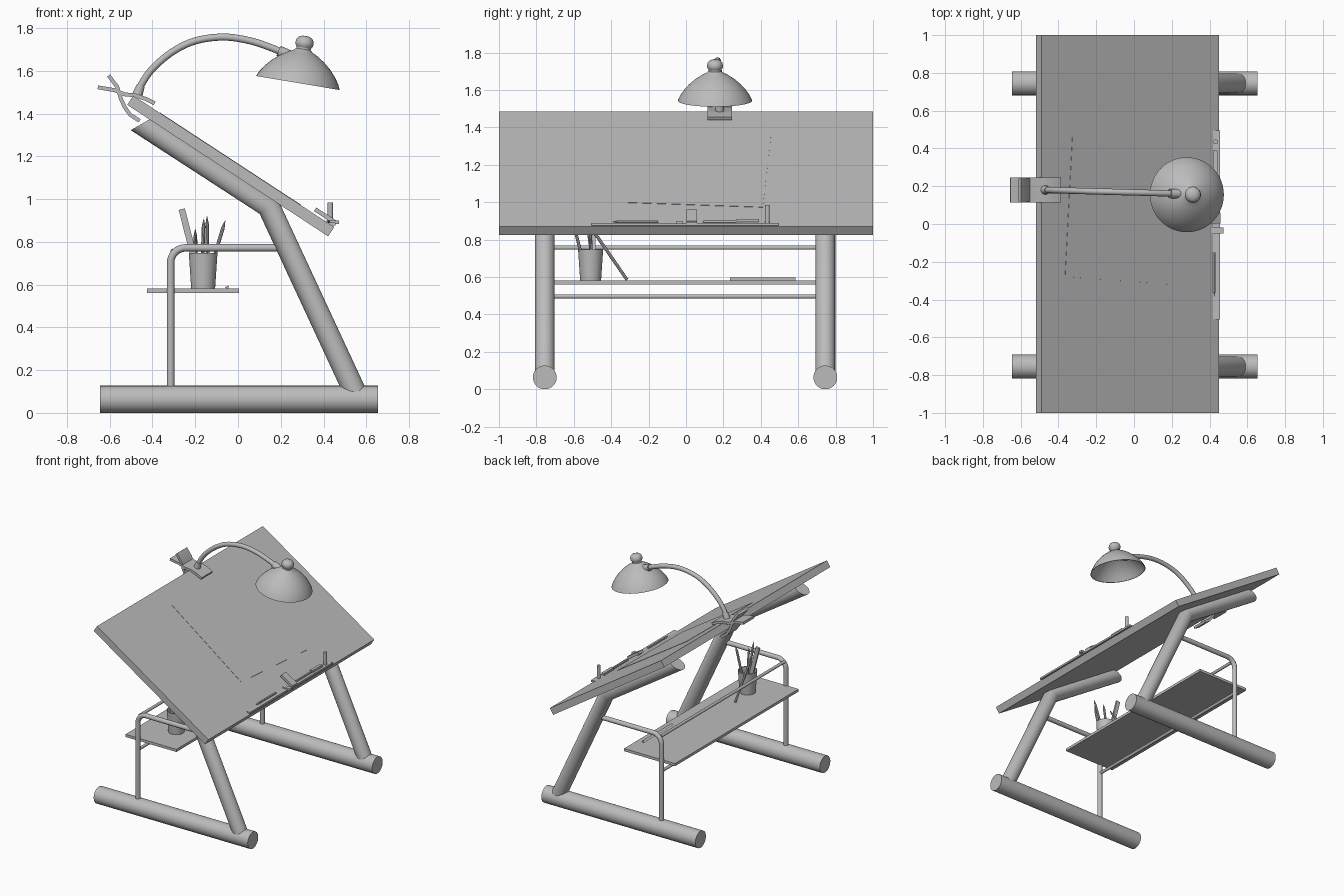
import bpy, bmesh, math
from mathutils import Vector, Matrix

cube = bpy.data.objects.get("Cube")
if cube:
    bpy.data.objects.remove(cube)

grey = bpy.data.materials.new("plain_grey")
grey.use_nodes = True
grey.diffuse_color = (0.5, 0.5, 0.5, 1)
grey.node_tree.nodes["Principled BSDF"].inputs["Base Color"].default_value = (0.5, 0.5, 0.5, 1)
parts = []


def finish(name, bm, matrix=None):
    if matrix:
        bm.transform(matrix)
    bmesh.ops.recalc_face_normals(bm, faces=bm.faces)
    mesh = bpy.data.meshes.new(name)
    bm.to_mesh(mesh)
    bm.free()
    mesh.materials.append(grey)
    obj = bpy.data.objects.new(name, mesh)
    bpy.context.collection.objects.link(obj)
    parts.append(obj)
    return obj


def box(name, centre, size, rotation=None):
    bm = bmesh.new()
    bmesh.ops.create_cube(bm, size=1)
    bm.transform(Matrix.Diagonal((*size, 1)))
    turn = rotation.to_4x4() if rotation else Matrix()
    return finish(name, bm, Matrix.Translation(centre) @ turn)


def rod(name, start, end, r1, r2=None, sides=32):
    a, b = Vector(start), Vector(end)
    bm = bmesh.new()
    bmesh.ops.create_cone(bm, cap_ends=True, segments=sides, radius1=r1,
                          radius2=r1 if r2 is None else r2, depth=(b - a).length)
    turn = (b - a).to_track_quat('Z', 'Y').to_matrix().to_4x4()
    return finish(name, bm, Matrix.Translation((a + b) / 2) @ turn)


def skin(bm, rings, closed=False):
    for a, b in zip(rings, rings[1:] + (rings[:1] if closed else [])):
        for i in range(len(a)):
            j = (i + 1) % len(a)
            bm.faces.new((a[i], a[j], b[j], b[i]))


def tube(name, path, radius, sides=24, end_cut=None):
    """Mitred round tube along a path that bends around the y axis."""
    pts = [Vector(p) for p in path]
    bm, rings = bmesh.new(), []
    side = Vector((0, 1, 0))
    for i, p in enumerate(pts):
        d_in = (p - pts[max(i - 1, 0)]).normalized()
        d_out = (pts[min(i + 1, len(pts) - 1)] - p).normalized()
        seg = d_in if d_in.length else d_out
        up = (d_in + d_out).cross(side).normalized()
        if end_cut and i == len(pts) - 1:
            up = Vector(end_cut).normalized()
        up = up / abs(up.dot(seg.cross(side).normalized()))
        if up.dot(seg.cross(side)) < 0:
            up = -up
        rings.append([bm.verts.new(p + radius * (side * math.cos(t) + up * math.sin(t)))
                      for t in (2 * math.pi * k / sides for k in range(sides))])
    skin(bm, rings)
    bm.faces.new(rings[0])
    bm.faces.new(rings[-1])
    return finish(name, bm)


def lathe(name, profile, matrix, sides=48):
    """Closed (radius, height) outline spun round the local z axis."""
    bm = bmesh.new()
    rings = [[bm.verts.new((r * math.cos(t), r * math.sin(t), h))
              for t in (2 * math.pi * k / sides for k in range(sides))] for r, h in profile]
    skin(bm, rings)
    bm.faces.new(rings[0])
    bm.faces.new(rings[-1])
    bmesh.ops.remove_doubles(bm, verts=bm.verts, dist=0.0004)
    return finish(name, bm, matrix)


def ribbon(name, path, thick, y0, y1):
    """Bent strip: a thickened xz line pulled along y."""
    pts = [Vector((x, 0, z)) for x, z in path]
    bm, rings = bmesh.new(), []
    for i, p in enumerate(pts):
        d = (pts[min(i + 1, len(pts) - 1)] - pts[max(i - 1, 0)]).normalized()
        n = Vector((-d.z, 0, d.x)) * thick / 2
        rings.append([bm.verts.new(p + s * n + Vector((0, y, 0)))
                      for s, y in ((1, y0), (1, y1), (-1, y1), (-1, y0))])
    skin(bm, rings)
    bm.faces.new(rings[0])
    bm.faces.new(rings[-1])
    return finish(name, bm)


# Side frames: foot, bent leg and shelf hoop
for label, y in (("front", -0.755), ("back", 0.745)):
    rod(label + "_foot", (-0.645, y, 0.0635), (0.655, y, 0.0635), 0.0635, sides=48)
    tube(label + "_leg", [(0.555, y, 0.08), (0.143, y, 0.967), (-0.45, y, 1.352)],
         0.053, 40, end_cut=(0.07, 0, 0.04))
    bend = [(-0.245 + 0.07 * math.cos(a), y, 0.702 + 0.07 * math.sin(a))
            for a in (math.pi - k * math.pi / 16 for k in range(9))]
    tube(label + "_hoop", [(-0.315, y, 0.1)] + bend + [(0.2, y, 0.772)], 0.0175)

# Cross rails and shelf
for label, x, z in (("upper_rail", -0.305, 0.757), ("lower_rail", -0.315, 0.496)):
    rod(label, (x, -0.75, z), (x, 0.74, z), 0.011, sides=20)
box("shelf", (-0.21, -0.005, 0.571), (0.43, 1.49, 0.02))

# Tilted drawing board with a sheet of paper
tilt = Matrix.Rotation(math.radians(33.2), 3, 'Y')
board_centre = Vector((-0.034, 0, 1.155))
box("drawing_board", board_centre, (1.123, 2, 0.052), tilt)
box("paper", board_centre + tilt @ Vector((-0.02, 0.066, 0.0265)), (0.742, 0.737, 0.003),
    tilt @ Matrix.Rotation(math.radians(-3.6), 3, 'Z'))

# Ledge and drawing tools at the low edge
box("ledge", (0.432, -0.005, 0.883), (0.046, 1.0, 0.014))
rod("ledge_pencil", (0.425, -0.36, 0.896), (0.425, -0.15, 0.896), 0.007, sides=6)
rod("ledge_pencil_tip", (0.425, -0.36, 0.896), (0.425, -0.39, 0.896), 0.007, 0.001, 6)
box("sharpener", (0.442, -0.035, 0.892), (0.062, 0.032, 0.016))
box("eraser", (0.407, 0.03, 0.922), (0.11, 0.055, 0.02), tilt)
box("knife_handle", (0.43, 0.33, 0.901), (0.024, 0.12, 0.016))
box("knife_blade", (0.43, 0.18, 0.897), (0.012, 0.18, 0.01))
rod("upright_pen", (0.432, 0.435, 0.885), (0.432, 0.435, 0.985), 0.0125, sides=20)

# Cup with pencils, and a ruler on the shelf
lathe("cup", [(0, 0), (0.056, 0), (0.067, 0.165), (0.062, 0.165), (0.051, 0.008), (0, 0.008)],
      Matrix.Translation((-0.163, -0.51, 0.582)), 40)
pencils = [((-0.15, -0.5, 0.6), (-0.06, -0.515, 0.9)),
           ((-0.17, -0.49, 0.6), (-0.16, -0.53, 0.91)),
           ((-0.14, -0.53, 0.6), (-0.145, -0.61, 0.92)),
           ((-0.195, -0.315, 0.585), (-0.2, -0.505, 0.86))]
for n, (low, high) in enumerate(pencils):
    neck = Vector(low).lerp(Vector(high), 0.88)
    rod(f"pencil_{n + 1}", low, neck, 0.0085, sides=8)
    rod(f"pencil_tip_{n + 1}", neck, high, 0.0085, 0.001, 8)
ribbon("cup_ruler", [(-0.178, 0.62), (-0.263, 0.953)], 0.03, -0.5, -0.485)
bm = bmesh.new()
bmesh.ops.create_cone(bm, cap_ends=True, segments=3, radius1=0.011, radius2=0.011, depth=0.35)
finish("scale_ruler", bm, Matrix.Translation((-0.05, 0.41, 0.587))
       @ Matrix.Rotation(math.pi / 2, 4, 'X') @ Matrix.Rotation(math.pi / 2, 4, 'Z'))

# Lamp clamp: two crossed bent plates
ribbon("clamp_upper_jaw", [(-0.656, 1.523), (-0.58, 1.51), (-0.53, 1.49), (-0.48, 1.485),
                           (-0.43, 1.468), (-0.39, 1.448)], 0.018, 0.115, 0.245)
ribbon("clamp_lower_jaw", [(-0.605, 1.578), (-0.565, 1.525), (-0.548, 1.47), (-0.53, 1.43),
                           (-0.505, 1.395), (-0.46, 1.366)], 0.018, 0.12, 0.24)

# Lamp arm, smoothed through its guide points
guide = [(-0.475, 1.475), (-0.455, 1.53), (-0.4, 1.61), (-0.305, 1.69), (-0.2, 1.74),
         (-0.07, 1.758), (0.05, 1.742), (0.15, 1.71), (0.25, 1.668)]
arm = [Vector((x, 0.18 - 0.028 * (x + 0.47), z)) for x, z in guide]
smooth = []
for i in range(len(arm) - 1):
    a, b = arm[i], arm[i + 1]
    ta = (b - arm[max(i - 1, 0)]) / 2
    tb = (arm[min(i + 2, len(arm) - 1)] - a) / 2
    for t in (k / 5 for k in range(5)):
        smooth.append(a * (2*t**3 - 3*t**2 + 1) + ta * (t**3 - 2*t**2 + t)
                      + b * (3*t**2 - 2*t**3) + tb * (t**3 - t**2))
tube("lamp_arm", smooth + [arm[-1]], 0.0165)
rod("arm_socket", arm[0], arm[1], 0.026, 0.019)
rod("arm_joint", arm[-1].lerp(arm[-2], 0.6), arm[-1], 0.025)

# Lamp shade with knob, hollow underneath
outer = [(0.1985, 0), (0.187, 0.025), (0.166, 0.056), (0.138, 0.087), (0.105, 0.115),
         (0.07, 0.138), (0.046, 0.15), (0.034, 0.16), (0.034, 0.168), (0.041, 0.178),
         (0.043, 0.19), (0.039, 0.206), (0.029, 0.217), (0.015, 0.222), (0, 0.223)]
inner = [(0, 0.142)] + [(r - 0.005, h - 0.003) for r, h in reversed(outer[1:6])] + [(0.194, 0)]
lathe("lamp_shade", inner + outer, Matrix.Translation((0.28, 0.155, 1.543))
      @ Matrix.Rotation(math.radians(9.5), 4, 'Y'))

# Smooth round parts, keep edges crisp
bpy.ops.object.select_all(action='DESELECT')
for obj in parts:
    obj.select_set(True)
bpy.context.view_layer.objects.active = parts[0]
bpy.ops.object.shade_smooth_by_angle(angle=math.radians(32))
